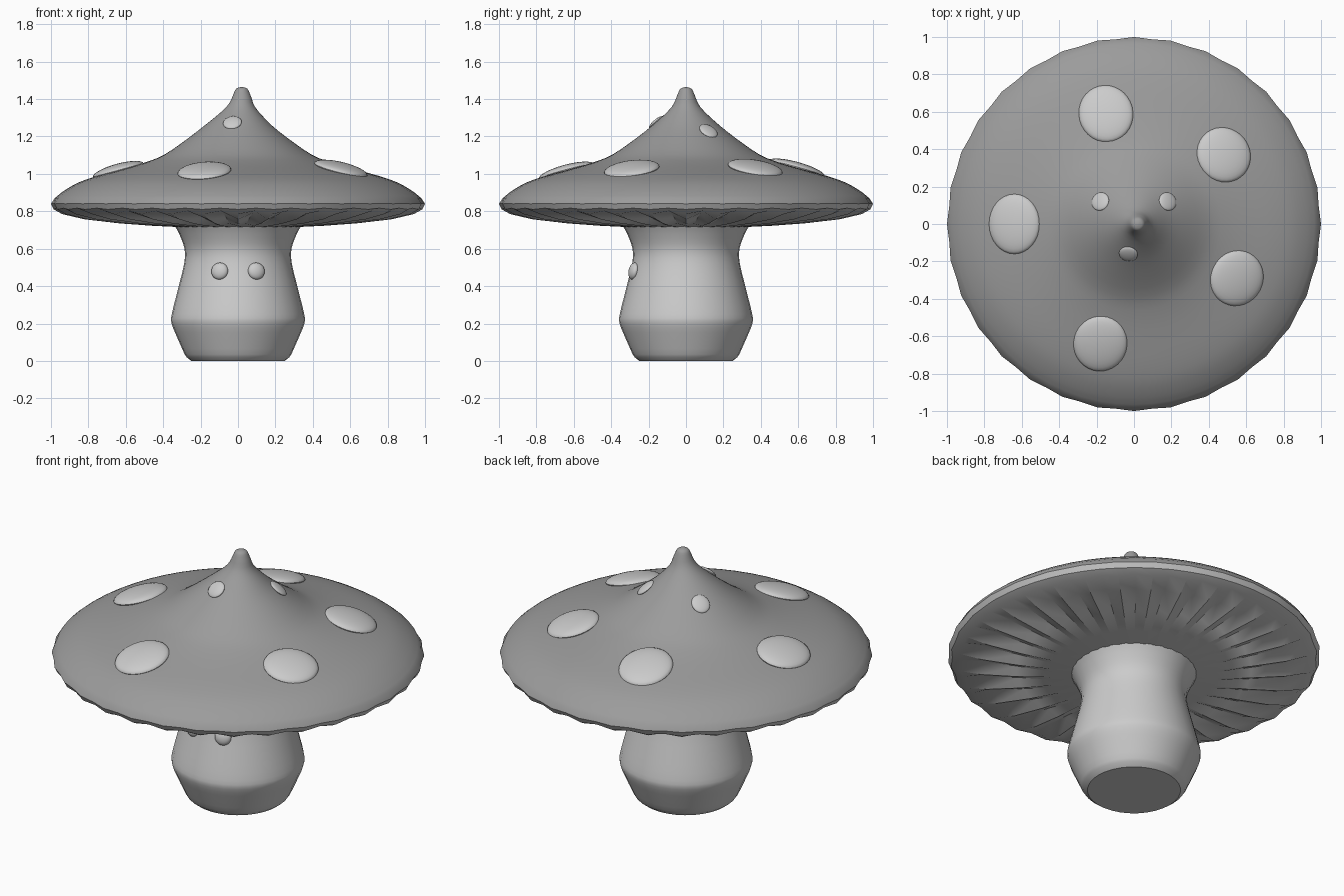
import bpy, bmesh, math
from mathutils import Vector, Matrix

if "Cube" in bpy.data.objects:
    bpy.data.objects.remove(bpy.data.objects["Cube"])


def material(name, grey):
    m = bpy.data.materials.new(name)
    m.diffuse_color = (grey, grey, grey, 1)
    m.use_nodes = True
    m.node_tree.nodes["Principled BSDF"].inputs["Base Color"].default_value = m.diffuse_color
    return m


def smooth_profile(pts, steps=3):
    """Catmull-Rom refinement of a list of (radius, z) points."""
    p = [Vector(q) for q in pts]
    p = [p[0] * 2 - p[1]] + p + [p[-1] * 2 - p[-2]]
    out = []
    for i in range(1, len(p) - 2):
        a, b, c, d = p[i - 1:i + 3]
        for s in range(steps):
            t = s / steps
            out.append(0.5 * (2 * b + (c - a) * t + (2 * a - 5 * b + 4 * c - d) * t * t
                              + (3 * b - a - 3 * c + d) * t ** 3))
    return [tuple(v) for v in out + [p[-2]]]


def lathe(name, columns, mats=(), split=999, tip_shift=0.0):
    """Spin profiles (one per column) into a surface; rows past split use the second material."""
    bm = bmesh.new()
    n = len(columns)
    grid = []
    for i, prof in enumerate(columns):
        a = 2 * math.pi * i / n
        col = []
        for r, z in prof:
            r = max(r, 0)
            dx = tip_shift * min(max((z - 1.25) / 0.15, 0), 1)
            col.append(bm.verts.new((r * math.cos(a) + dx, r * math.sin(a), z)))
        grid.append(col)
    for i in range(n):
        a, b = grid[i], grid[(i + 1) % n]
        for j in range(len(a) - 1):
            f = bm.faces.new((a[j], b[j], b[j + 1], a[j + 1]))
            f.material_index = int(j >= split)
    bmesh.ops.remove_doubles(bm, verts=bm.verts, dist=0.0005)
    bmesh.ops.recalc_face_normals(bm, faces=bm.faces)
    return finish(name, bm, mats)


def finish(name, bm, mats=()):
    me = bpy.data.meshes.new(name)
    bm.to_mesh(me)
    bm.free()
    for m in mats:
        me.materials.append(m)
    ob = bpy.data.objects.new(name, me)
    bpy.context.collection.objects.link(ob)
    bpy.ops.object.select_all(action='DESELECT')
    ob.select_set(True)
    bpy.context.view_layer.objects.active = ob
    bpy.ops.object.shade_smooth_by_angle(angle=math.radians(35))
    return ob


def button(name, pos, normal, tangent, size, mats=()):
    """Flattened ball lying on a surface: size = (along tangent, across, height)."""
    n = normal.normalized()
    t = tangent.normalized()
    s = n.cross(t)
    m = Matrix((t, s, n)).transposed().to_4x4()
    bm = bmesh.new()
    bmesh.ops.create_uvsphere(bm, u_segments=32, v_segments=16, radius=1,
                              matrix=Matrix.Translation(pos) @ m @ Matrix.Diagonal((*size, 1)))
    return finish(name, bm, mats)


dark = material("cap_dark", 0.33)
pale = material("gill_pale", 1.0)

# Stem
stem = [(0, 0), (0.25, 0), (0.275, 0.02)] + smooth_profile(
    [(0.285, 0.035), (0.325, 0.125), (0.355, 0.2), (0.354, 0.25), (0.322, 0.38),
     (0.288, 0.52), (0.286, 0.6), (0.315, 0.68), (0.345, 0.735)])
lathe("stem", [stem] * 32)

# Cap with pointed top and radial V-shaped gills beneath
top = smooth_profile([(0, 1.465), (0.03, 1.455), (0.047, 1.42), (0.075, 1.36), (0.15, 1.285),
                      (0.25, 1.203), (0.39, 1.105), (0.5, 1.06), (0.62, 1.025), (0.75, 0.99),
                      (0.85, 0.955), (0.93, 0.91), (0.98, 0.87)])
ridge = [(1.0, 0.84), (0.985, 0.81), (0.94, 0.785), (0.82, 0.757), (0.63, 0.735),
         (0.45, 0.722), (0.3, 0.715)]
groove = [(0.992, 0.842), (0.975, 0.817), (0.93, 0.802), (0.8, 0.79), (0.63, 0.765),
          (0.45, 0.733), (0.3, 0.715)]
lathe("cap", [top + (groove if i % 2 else ridge) for i in range(64)],
      (dark, pale), len(top), tip_shift=0.02)


def cap_surface(r):
    for (r0, z0), (r1, z1) in zip(top, top[1:]):
        if r0 <= r <= r1:
            return z0 + (z1 - z0) * (r - r0) / (r1 - r0)


# Spots on the cap: x, y, tangential and radial half size
spots = [(-0.15, 0.59, 0.145, 0.158), (0.48, 0.37, 0.15, 0.145), (0.55, -0.29, 0.15, 0.145),
         (-0.18, -0.64, 0.143, 0.153), (-0.64, 0.0, 0.16, 0.14),
         (-0.18, 0.12, 0.05, 0.055), (0.18, 0.12, 0.05, 0.055), (-0.03, -0.16, 0.05, 0.05)]
for i, (x, y, st, sr) in enumerate(spots):
    r = math.hypot(x, y)
    h = sr * 0.7
    slope = (cap_surface(r + h) - cap_surface(r - h)) / (2 * h)
    normal = Vector((-slope * x / r, -slope * y / r, 1))
    button(f"cap_spot_{i + 1}", Vector((x, y, cap_surface(r))), normal,
           Vector((-y, x, 0)), (st, sr, 0.035 if st > 0.1 else 0.015))

# Eyes
for side, label in ((-1, "left"), (1, "right")):
    pos = Vector((side * 0.098, -0.28, 0.48))
    button(f"eye_{label}", pos, Vector((side * 0.3, -1, 0.2)), Vector((1, side * 0.3, 0)),
           (0.046, 0.046, 0.025))
